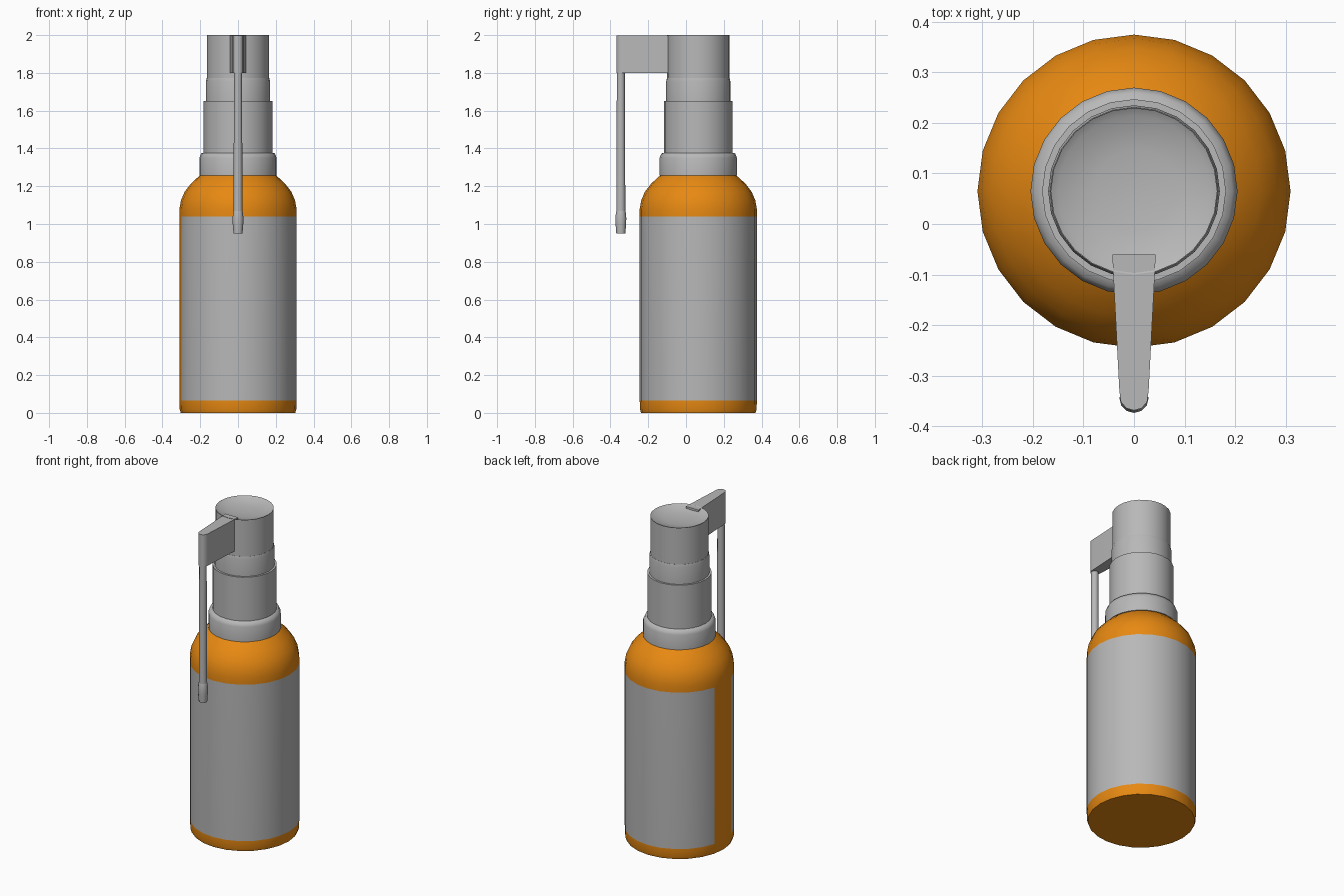
import bpy, bmesh, math

if "Cube" in bpy.data.objects:
    bpy.data.objects.remove(bpy.data.objects["Cube"])

SIDES = 24
CY = 0.065  # bottle axis


def material(name, rgb):
    m = bpy.data.materials.new(name)
    m.diffuse_color = (*rgb, 1)
    m.use_nodes = True
    m.node_tree.nodes["Principled BSDF"].inputs["Base Color"].default_value = m.diffuse_color
    return m


ORANGE = material("amber orange", (0.80, 0.25, 0.006))
GREY = material("plain grey", (0.48, 0.48, 0.48))


def finish(name, bm, mats, angle=35):
    bmesh.ops.recalc_face_normals(bm, faces=bm.faces)
    me = bpy.data.meshes.new(name)
    bm.to_mesh(me)
    bm.free()
    for m in mats:
        me.materials.append(m)
    ob = bpy.data.objects.new(name, me)
    bpy.context.collection.objects.link(ob)
    bpy.ops.object.select_all(action='DESELECT')
    ob.select_set(True)
    bpy.context.view_layer.objects.active = ob
    bpy.ops.object.shade_smooth_by_angle(angle=math.radians(angle))
    return ob


def lathe(name, profile, mats, y=CY, sides=SIDES, rule=None, angle=35):
    """Revolve (radius, z) points about a vertical axis at (0, y)."""
    bm = bmesh.new()
    rings = []
    for r, z in profile:
        if r == 0:
            rings.append([bm.verts.new((0, y, z))] * sides)
        else:
            rings.append([bm.verts.new((r * math.cos(2 * math.pi * i / sides),
                                        y + r * math.sin(2 * math.pi * i / sides), z))
                          for i in range(sides)])
    for a, b in zip(rings, rings[1:]):
        for i in range(sides):
            j = (i + 1) % sides
            f = bm.faces.new(list(dict.fromkeys((a[i], a[j], b[j], b[i]))))
            if rule:
                f.material_index = rule(f.calc_center_median())
    return finish(name, bm, mats, angle)


# Bottle with a wrapped label that leaves a gap on the left side
def label(c):
    in_gap = c.x < 0 and abs(math.atan2(c.y - CY, -c.x)) < math.radians(15)
    return 1 if 0.065 < c.z < 1.04 and not in_gap else 0


lathe("bottle", [(0, 0), (0.303, 0), (0.309, 0.02), (0.31, 0.065), (0.31, 1.04), (0.31, 1.08),
                 (0.302, 1.125), (0.283, 1.17), (0.25, 1.213), (0.21, 1.25),
                 (0.19, 1.265), (0, 1.265)], [ORANGE, GREY], rule=label)

# Pump: collar, neck, ring and dished head
lathe("collar", [(0, 1.258), (0.205, 1.258), (0.205, 1.35), (0.195, 1.374),
                 (0.17, 1.38), (0, 1.38)], [GREY], angle=60)
lathe("pump_neck", [(0, 1.36), (0.182, 1.36), (0.182, 1.65), (0, 1.65)], [GREY])
lathe("pump_ring", [(0, 1.64), (0.17, 1.64), (0.17, 1.755), (0.166, 1.772), (0, 1.772)],
      [GREY], angle=60)
lathe("pump_head", [(0, 1.76), (0.165, 1.76), (0.165, 2.0), (0.15, 1.99),
                    (0.08, 1.977), (0, 1.973)], [GREY])

# Nozzle arm: tapered outline with rounded end, extruded upward
half = [(0.043, -0.06), (0.041, -0.10), (0.029, -0.33), (0.026, -0.352), (0.015, -0.365)]
outline = half + [(0, -0.369)] + [(-x, y) for x, y in reversed(half)]
bm = bmesh.new()
base = bm.faces.new([bm.verts.new((x, y, 1.8)) for x, y in outline])
top = bmesh.ops.extrude_face_region(bm, geom=[base])["geom"]
bmesh.ops.translate(bm, vec=(0, 0, 0.198),
                    verts=[v for v in top if isinstance(v, bmesh.types.BMVert)])
finish("nozzle_arm", bm, [GREY])

# Hanging spray tube and its bulged tip
lathe("spray_tube", [(0, 1.05), (0.024, 1.05), (0.021, 1.81), (0, 1.81)],
      [GREY], y=-0.345, sides=12)
lathe("spray_tip", [(0, 0.95), (0.024, 0.95), (0.028, 1.0), (0.029, 1.03), (0.026, 1.06),
                    (0.022, 1.075), (0, 1.075)], [GREY], y=-0.345, sides=12, angle=50)
